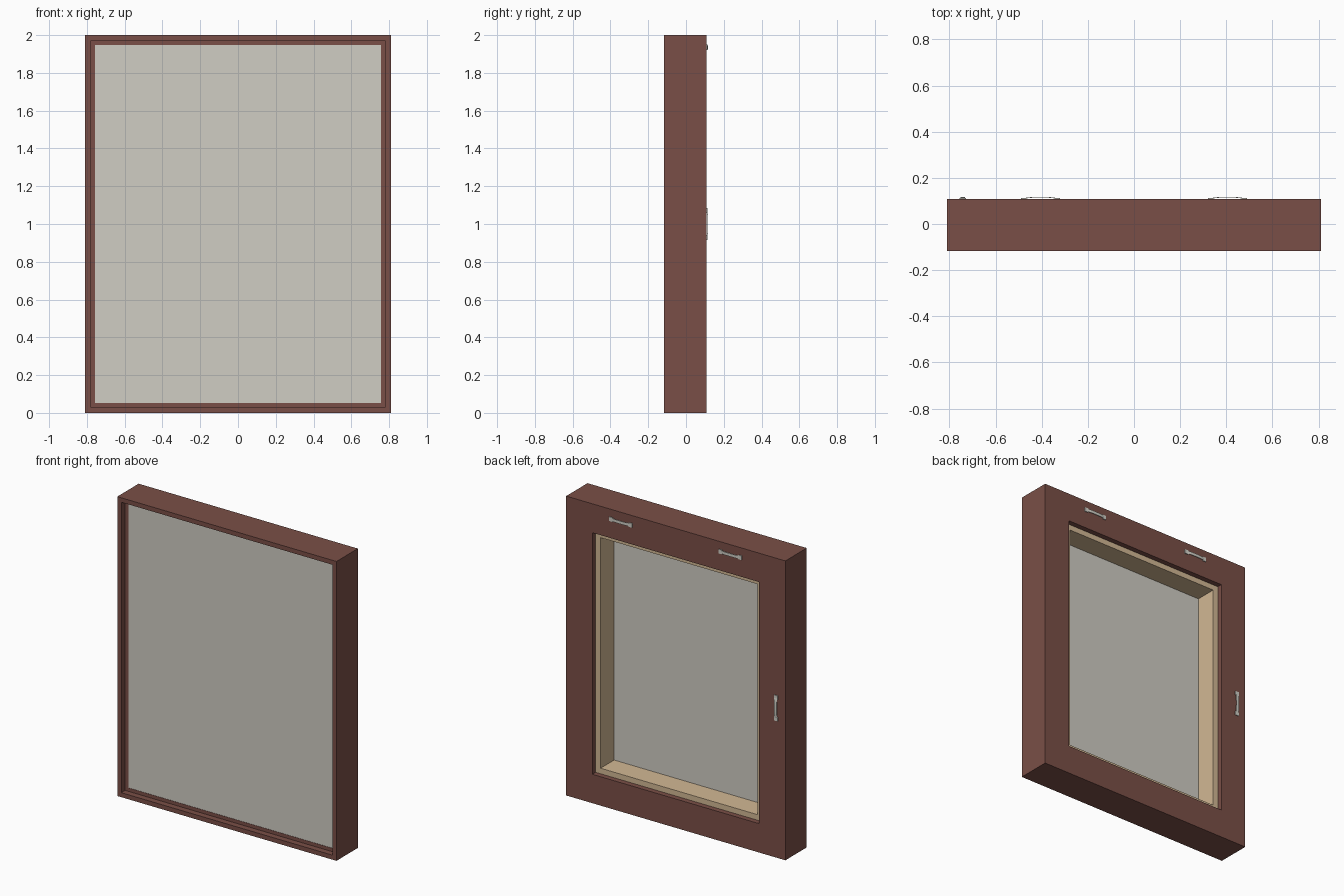
import bpy, bmesh, math
from mathutils import Matrix, Vector

if "Cube" in bpy.data.objects:
    bpy.data.objects.remove(bpy.data.objects["Cube"])

HALF_W, HEIGHT = 0.81, 2.0
FRONT, BACK = -0.1175, 0.108


def material(name, rgb):
    m = bpy.data.materials.new(name)
    lin = [((c / 255 + 0.055) / 1.055) ** 2.4 for c in rgb]
    m.diffuse_color = (*lin, 1)
    m.use_nodes = True
    m.node_tree.nodes["Principled BSDF"].inputs["Base Color"].default_value = m.diffuse_color
    return m


BROWN = material("brown wood", (122, 79, 71))
TAN = material("tan wood", (210, 184, 148))
GLASS = material("grey pane", (208, 205, 196))
METAL = material("pale metal", (208, 207, 198))


def finish(name, bm, mat):
    bmesh.ops.recalc_face_normals(bm, faces=bm.faces)
    me = bpy.data.meshes.new(name)
    bm.to_mesh(me)
    bm.free()
    me.materials.append(mat)
    ob = bpy.data.objects.new(name, me)
    bpy.context.collection.objects.link(ob)
    return ob


def frame(name, profile, mat):
    """Sweep a closed profile of (inset, y) round the rectangular outline."""
    bm = bmesh.new()
    rings = []
    for inset, y in profile:
        x, z0, z1 = HALF_W - inset, inset, HEIGHT - inset
        rings.append([bm.verts.new(p) for p in
                      ((-x, y, z0), (x, y, z0), (x, y, z1), (-x, y, z1))])
    for i, a in enumerate(rings):
        b = rings[(i + 1) % len(rings)]
        for k in range(4):
            n = (k + 1) % 4
            bm.faces.new((a[k], a[n], b[n], b[k]))
    return finish(name, bm, mat)


def add_box(bm, lo, hi):
    lo, hi = Vector(lo), Vector(hi)
    m = Matrix.Translation((lo + hi) / 2) @ Matrix.Diagonal((*(hi - lo), 1))
    bmesh.ops.create_cube(bm, size=1, matrix=m)


def handle(name, x, z, upright):
    """Arched pull handle with two mounting feet, along x or turned upright."""
    bm = bmesh.new()
    n, half, w, t = 14, 0.085, 0.01, 0.003
    rows = []
    for i in range(n + 1):
        u = -1 + 2 * i / n
        s = u * half
        y = BACK + 0.0095 * (1 - abs(u) ** 3)
        lo = max(BACK - 0.001, y - t)
        rows.append([bm.verts.new(p) for p in
                     ((s, lo, -w), (s, y, -w), (s, y, w), (s, lo, w))])
    for a, b in zip(rows, rows[1:]):
        for k in range(4):
            m = (k + 1) % 4
            bm.faces.new((a[k], a[m], b[m], b[k]))
    bm.faces.new(rows[0])
    bm.faces.new(rows[-1])
    for side in (-1, 1):
        c = side * 0.072
        add_box(bm, (c - 0.013, BACK - 0.002, -0.014), (c + 0.013, BACK + 0.005, 0.014))
    rot = Matrix.Rotation(math.pi / 2 if upright else 0, 4, 'Y')
    bm.transform(Matrix.Translation((x, 0, z)) @ rot)
    return finish(name, bm, METAL)


# Brown outer casing with shallow front recess and bead
frame("casing", [(0, FRONT), (0.03, FRONT), (0.03, -0.077), (0.053, -0.077),
                 (0.053, -0.07), (0.193, -0.07), (0.193, BACK), (0, BACK)], BROWN)

# Tan lining inside the back opening
frame("inner_lining", [(0.193, -0.07), (0.23, -0.07), (0.23, 0.073), (0.193, 0.073)], TAN)

# Pane
bm = bmesh.new()
add_box(bm, (-HALF_W + 0.053, -0.075, 0.053), (HALF_W - 0.053, -0.07, HEIGHT - 0.053))
finish("pane", bm, GLASS)

# Handles on the back
for side, label in ((-1, "left"), (1, "right")):
    handle("top_handle_" + label, side * 0.405, 1.935, False)
handle("side_handle", -0.742, 1.0, True)
